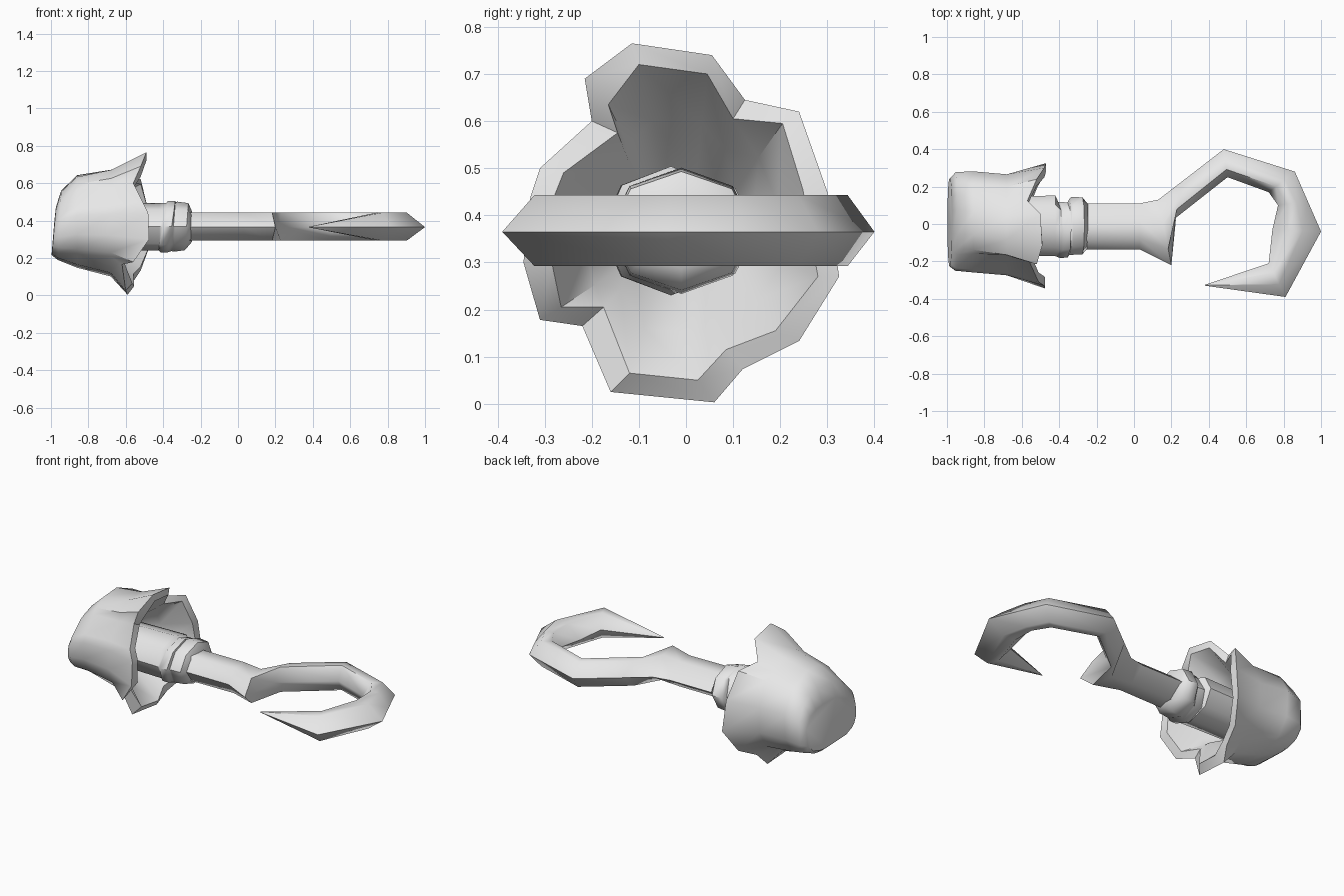
import bpy, bmesh, math

grey = bpy.data.materials.new("plain grey")
grey.diffuse_color = (0.8, 0.8, 0.8, 1)


def loft(name, rings, angle=30):
    """Skin a list of equally sized point rings and close both ends."""
    bm = bmesh.new()
    rows = [[bm.verts.new(p) for p in ring] for ring in rings]
    n = len(rows[0])
    for a, b in zip(rows, rows[1:]):
        for i in range(n):
            j = (i + 1) % n
            bm.faces.new((a[i], a[j], b[j], b[i]))
    bm.faces.new(rows[0][::-1])
    bm.faces.new(rows[-1])
    bmesh.ops.remove_doubles(bm, verts=bm.verts, dist=0.0005)
    bmesh.ops.recalc_face_normals(bm, faces=bm.faces)
    mesh = bpy.data.meshes.new(name)
    bm.to_mesh(mesh)
    bm.free()
    mesh.materials.append(grey)
    obj = bpy.data.objects.new(name, mesh)
    bpy.context.collection.objects.link(obj)
    bpy.ops.object.select_all(action='DESELECT')
    obj.select_set(True)
    bpy.context.view_layer.objects.active = obj
    bpy.ops.object.shade_smooth_by_angle(angle=math.radians(angle))
    return obj


# Hook: (outer edge, inner edge, start of inner bevel) from the shaft to the tip
MID, TOP, LOW = 0.365, 0.443, 0.292
stations = [
    ((-0.30, 0.11), (-0.30, -0.135), 0.80),
    ((0.03, 0.11), (0.03, -0.135), 0.78),
    ((0.13, 0.13), (0.20, -0.22), 0.75),
    ((0.26, 0.23), (0.22, 0.03), 0.75),
    ((0.48, 0.40), (0.50, 0.25), 0.72),
    ((0.86, 0.28), (0.72, 0.17), 0.72),
    ((0.93, 0.12), (0.77, 0.10), 0.70),
    ((1.00, -0.04), (0.74, -0.03), 0.69),
    ((0.81, -0.39), (0.72, -0.21), 0.72),
    ((0.38, -0.33), (0.38, -0.325), 0.70),
]


def hook_section(outer, inner, bevel, tip):
    def at(t, z):
        return (outer[0] + (inner[0] - outer[0]) * t,
                outer[1] + (inner[1] - outer[1]) * t, z)
    top, low = (MID + 0.002, MID - 0.002) if tip else (TOP, LOW)
    return [at(0, MID), at(0.38, top), at(bevel, top),
            at(1, MID), at(bevel, low), at(0.38, low)]


loft("hook", [hook_section(*s, k == len(stations) - 1)
              for k, s in enumerate(stations)], 62)

# Stepped collar: x, y centre, y radius, z radius, lean
collar = [
    (-0.80, -0.01, 0.155, 0.122, 0.0),
    (-0.42, -0.01, 0.162, 0.128, 0.0),
    (-0.405, -0.03, 0.148, 0.126, 0.02),
    (-0.395, -0.032, 0.150, 0.137, 0.02),
    (-0.355, -0.032, 0.147, 0.137, 0.02),
    (-0.345, -0.015, 0.150, 0.130, 0.01),
    (-0.335, -0.01, 0.155, 0.134, 0.01),
    (-0.275, -0.01, 0.152, 0.126, 0.01),
    (-0.245, -0.01, 0.115, 0.080, 0.0),
]
loft("collar", [[(x + lean * math.cos(a), yc + ry * math.sin(a),
                  0.367 + rz * math.cos(a))
                 for a in (k * math.tau / 8 for k in range(8))]
                for x, yc, ry, rz, lean in collar], 46)

# Cuff: lobed outer rim (x, y, z) and inner rim (y, z)
rim = [(-0.49, -0.115, 0.765), (-0.50, 0.055, 0.74), (-0.57, 0.125, 0.645),
       (-0.52, 0.24, 0.62), (-0.48, 0.30, 0.45), (-0.47, 0.325, 0.27),
       (-0.52, 0.24, 0.133), (-0.56, 0.12, 0.073), (-0.59, 0.06, 0.003),
       (-0.60, -0.16, 0.025), (-0.62, -0.22, 0.165), (-0.56, -0.31, 0.178),
       (-0.475, -0.345, 0.30), (-0.48, -0.33, 0.44), (-0.51, -0.31, 0.50),
       (-0.56, -0.20, 0.60), (-0.52, -0.215, 0.69)]
lip = [(-0.10, 0.72), (0.045, 0.70), (0.10, 0.605), (0.205, 0.595),
       (0.248, 0.455), (0.28, 0.27), (0.19, 0.155), (0.085, 0.115),
       (0.025, 0.05), (-0.12, 0.065), (-0.175, 0.205), (-0.265, 0.205),
       (-0.285, 0.30), (-0.28, 0.44), (-0.26, 0.49), (-0.145, 0.575),
       (-0.165, 0.635)]
VALLEYS = (2, 7, 10, 15)


def oval(x, ry, rz, zc, yc=0.0, lean=0.0, power=1.0, valley=1.0):
    """Oval ring lined up with the rim points; power < 1 squares its corners,
    except on the upper front, which stays round."""
    ring = []
    for i, (_, y, z) in enumerate(rim):
        a = math.atan2(y, z - 0.385)
        s, c = math.sin(a), math.cos(a)
        k = valley if i in VALLEYS else 1.0
        p = 1.1 if power < 1 and s < 0 < c else power
        ring.append((x + lean * c,
                     yc + k * ry * math.copysign(abs(s) ** p, s),
                     zc + k * rz * math.copysign(abs(c) ** p, c)))
    return ring


def blend(a, b, t, x):
    return [(x, p[1] + (q[1] - p[1]) * t, p[2] + (q[2] - p[2]) * t)
            for p, q in zip(a, b)]


waist = oval(-0.68, 0.262, 0.265, 0.39, valley=0.9)
inner_rim = [(r[0] + (0.035 if i in (8, 9) else 0.0), y, z)
             for i, (r, (y, z)) in enumerate(zip(rim, lip))]
well = oval(-0.78, 0.145, 0.120, 0.367)
loft("cuff", [
    oval(-0.985, 0.240, 0.130, 0.345, 0.01, 0.012, 0.7),
    oval(-0.955, 0.268, 0.187, 0.375, 0.014, 0.01, 0.75),
    oval(-0.86, 0.275, 0.25, 0.395, 0.012, 0.0, 0.9, 0.95),
    blend(waist, rim, 0.22, -0.68),
    rim,
    inner_rim,
    blend(well, inner_rim, 0.5, -0.66),
    well,
], 45)
